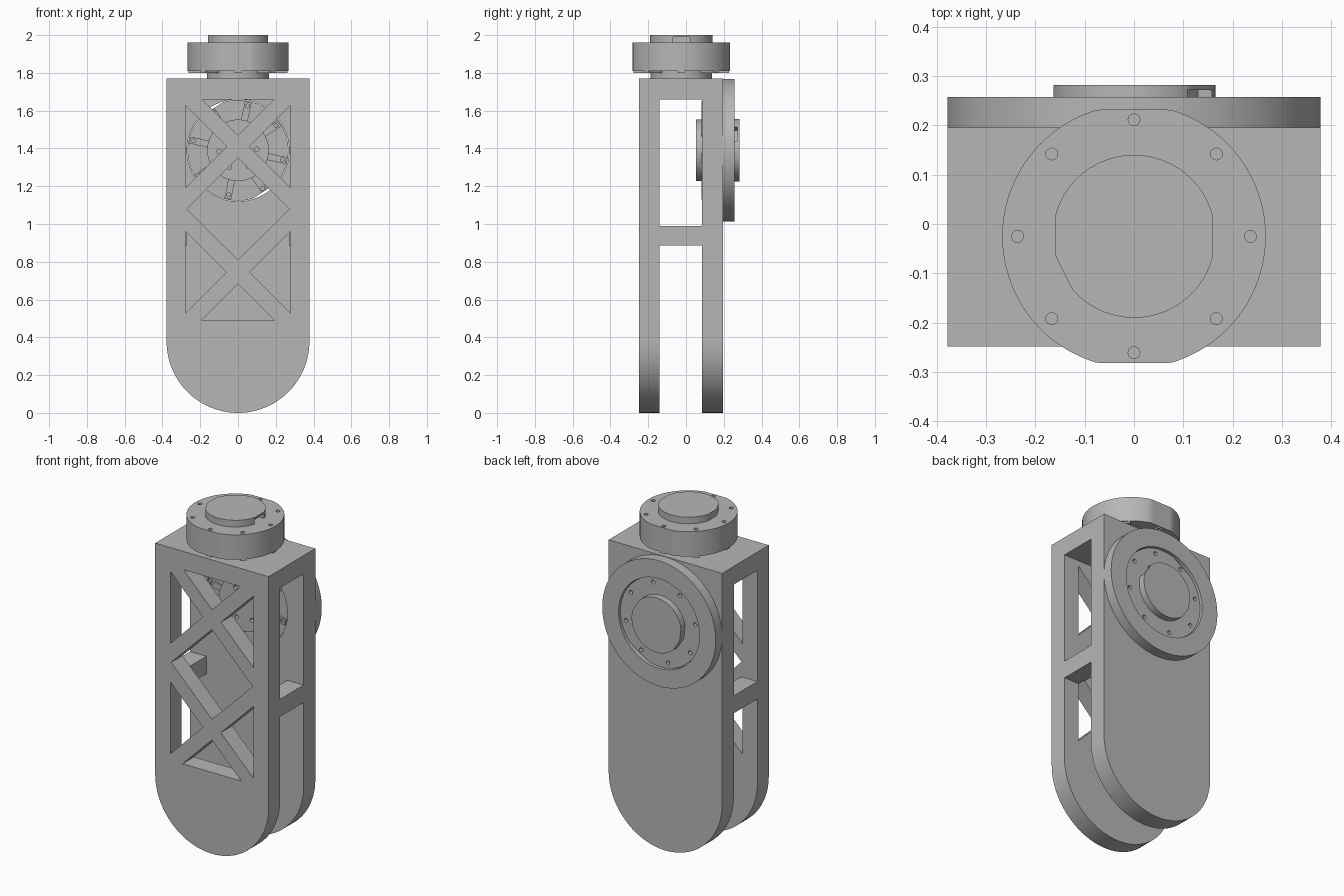
import bpy, bmesh
from math import cos, sin, pi, radians
from mathutils import Matrix, Vector

cube = bpy.data.objects.get("Cube")
if cube:
    bpy.data.objects.remove(cube, do_unlink=True)

GREY = (0.47, 0.47, 0.47, 1)
grey = bpy.data.materials.new("plain grey")
grey.use_nodes = True
grey.diffuse_color = GREY
bsdf = next(n for n in grey.node_tree.nodes if n.type == 'BSDF_PRINCIPLED')
bsdf.inputs["Base Color"].default_value = GREY


def circle(r, flats=(), n=96, center=(0, 0)):
    """Circle outline, trimmed by flats given as (angle, distance)."""
    pts = []
    for i in range(n):
        t, reach = 2 * pi * i / n, r
        for angle, dist in flats:
            c = cos(t - radians(angle))
            if c > 0.1:
                reach = min(reach, dist / c)
        pts.append((center[0] + reach * cos(t), center[1] + reach * sin(t)))
    return pts


def rect(x0, x1, y0, y1):
    return [(x0, y0), (x1, y0), (x1, y1), (x0, y1)]


def prism(name, pts, lo, hi, axis='Z'):
    """Extrude an outline along Z (points are x, y) or Y (points are x, z)."""
    bm = bmesh.new()
    place = (lambda u, v: (u, v, lo)) if axis == 'Z' else (lambda u, v: (u, lo, v))
    face = bm.faces.new([bm.verts.new(place(*p)) for p in pts])
    new = bmesh.ops.extrude_face_region(bm, geom=[face])["geom"]
    step = Vector((0, 0, hi - lo)) if axis == 'Z' else Vector((0, hi - lo, 0))
    bmesh.ops.translate(bm, vec=step,
                        verts=[g for g in new if isinstance(g, bmesh.types.BMVert)])
    bmesh.ops.recalc_face_normals(bm, faces=bm.faces)
    mesh = bpy.data.meshes.new(name)
    bm.to_mesh(mesh)
    bm.free()
    mesh.materials.append(grey)
    ob = bpy.data.objects.new(name, mesh)
    bpy.context.collection.objects.link(ob)
    return ob


def cut(ob, *cutters):
    """Subtract the cutters, bake the result and drop the cutters."""
    for c in cutters:
        mod = ob.modifiers.new("cut", 'BOOLEAN')
        mod.operation, mod.solver, mod.object = 'DIFFERENCE', 'EXACT', c
    bpy.context.view_layer.update()
    deps = bpy.context.evaluated_depsgraph_get()
    baked = bpy.data.meshes.new_from_object(ob.evaluated_get(deps))
    ob.modifiers.clear()
    ob.data = baked
    for c in cutters:
        bpy.data.objects.remove(c, do_unlink=True)
    return ob


def polar(r, degrees):
    return (r * cos(radians(degrees)), r * sin(radians(degrees)))


parts = []
HALF, TOP, DISC_Z = 0.378, 1.77, 1.39
FRONT, BACK = -0.248, 0.196

# Frame: round-ended block, hollowed between two plates
outline = [(HALF, TOP), (-HALF, TOP)]
outline += [(HALF * cos(pi + pi * i / 48), HALF + HALF * sin(pi + pi * i / 48))
            for i in range(49)]
frame = prism("frame", outline, FRONT, BACK, 'Y')
gap = (-0.14, 0.085)
cut(frame, prism("bar_gap", rect(-0.27, 0.27, 0.8, 1.1), *gap, 'Y'))
cut(frame, prism("lower_gap", rect(-0.5, 0.5, -0.1, 0.885), *gap, 'Y'))
cut(frame, prism("upper_gap", rect(-0.5, 0.5, 0.99, 1.66), *gap, 'Y'))

# Cross-braced openings in the front plate
windows = [
    [(-0.19, 1.66), (0, 1.47), (0.19, 1.66)],
    [(0, 0.81), (0.272, 1.08), (0, 1.35), (-0.272, 1.08)],
    [(-0.195, 0.49), (0.195, 0.49), (0, 0.685)],
]
for mid in (1.41, 0.745):
    for s in (-1, 1):
        windows.append([(s * 0.277, mid + 0.217), (s * 0.277, mid - 0.217), (s * 0.06, mid)])
cut(frame, *[prism("window", w, -0.3, -0.1, 'Y') for w in windows])

# Bore for the rear actuator, and its mounting ring
bore = circle(0.27, center=(0, DISC_Z))
cut(frame, prism("bore", bore, 0.05, 0.3, 'Y'))
ring = prism("rear_ring", circle(HALF, n=128, center=(0, DISC_Z)), BACK, 0.257, 'Y')
cut(ring, prism("bore", bore, 0.1, 0.3, 'Y'))
parts += [frame, ring]


def actuator(prefix, matrix):
    """Disc motor standing on its local z = 0."""
    body = prism(prefix + "_body", circle(0.267, [(90, 0.257), (270, 0.257)], 128), 0.04, 0.19)
    cut(body, *[prism("screw_hole", circle(0.012, n=16, center=polar(0.236, a)), 0.165, 0.25)
                for a in range(0, 360, 45)])
    cap = prism(prefix + "_cap", circle(0.165, [(0, 0.16), (180, 0.16), (206.6, 0.16)]), 0.18, 0.23)
    cut(cap, prism("socket", rect(0.125, 0.2, -0.045, 0.045), 0.19, 0.22))
    hub = prism(prefix + "_hub", circle(0.163), 0, 0.05)
    cut(hub, *[prism("hub_hole", circle(0.012, n=16, center=polar(0.1, a)), -0.05, 0.025)
               for a in range(30, 390, 60)])
    made = [body, cap, hub]
    # Raised spokes with screw holes on the underside
    for a in range(0, 360, 45):
        reach = 0.252 if a in (90, 270) else 0.262
        spoke = prism(prefix + "_spoke", rect(0.15, reach, -0.018, 0.018), 0.03, 0.05)
        cut(spoke, prism("screw_hole", circle(0.01, n=16, center=(0.24, 0)), 0, 0.038))
        spoke.data.transform(Matrix.Rotation(radians(a), 4, 'Z'))
        made.append(spoke)
    for ob in made:
        ob.data.transform(matrix)
    return made


# Top actuator, and the rear one turned to face backwards
parts += actuator("top_actuator", Matrix.Translation((0, -0.025, TOP)))
parts += actuator("rear_actuator",
                  Matrix.Translation((0, 0.052, DISC_Z))
                  @ Matrix.Rotation(radians(-33), 4, 'Y')
                  @ Matrix.Rotation(radians(-90), 4, 'X'))

# Smooth the round walls, keep the edges sharp
bpy.ops.object.select_all(action='DESELECT')
for ob in parts:
    ob.select_set(True)
bpy.context.view_layer.objects.active = frame
bpy.ops.object.shade_smooth_by_angle(angle=radians(30))
